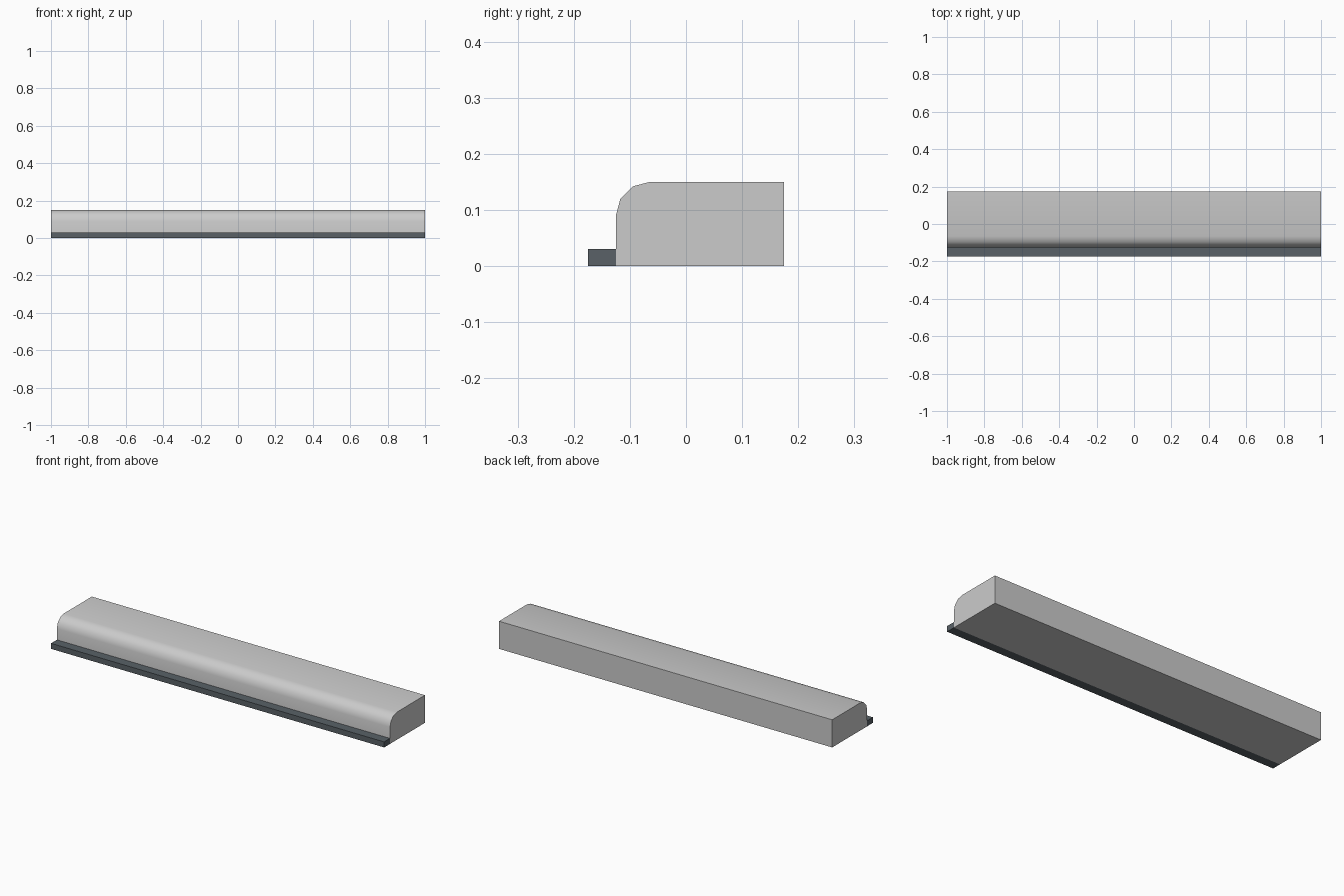
import bpy, bmesh, math

if "Cube" in bpy.data.objects:
    bpy.data.objects.remove(bpy.data.objects["Cube"])


def extrude_profile(name, profile, length):
    """Extrude a (y, z) profile along x, centred on x = 0."""
    bm = bmesh.new()
    face = bm.faces.new([bm.verts.new((-length / 2, y, z)) for y, z in profile])
    ext = bmesh.ops.extrude_face_region(bm, geom=[face], use_keep_orig=True)
    verts = [g for g in ext["geom"] if isinstance(g, bmesh.types.BMVert)]
    bmesh.ops.translate(bm, verts=verts, vec=(length, 0, 0))
    bmesh.ops.recalc_face_normals(bm, faces=bm.faces)
    mesh = bpy.data.meshes.new(name)
    bm.to_mesh(mesh)
    bm.free()
    obj = bpy.data.objects.new(name, mesh)
    bpy.context.collection.objects.link(obj)
    return obj


LENGTH = 2.0
FRONT, BACK, TOP, RADIUS = -0.125, 0.175, 0.15, 0.06

# Kerb block with a three-step rounded front top edge
arc = []
for i in range(4):
    a = math.radians(30 * i)
    arc.append((FRONT + RADIUS - RADIUS * math.cos(a),
                TOP - RADIUS + RADIUS * math.sin(a)))
kerb = extrude_profile("kerb_block", [(FRONT, 0)] + arc + [(BACK, TOP), (BACK, 0)], LENGTH)
bpy.context.view_layer.objects.active = kerb
kerb.select_set(True)
bpy.ops.object.shade_smooth_by_angle(angle=math.radians(40))

# Dark gutter strip along the foot of the kerb
gutter = extrude_profile("gutter_strip",
                         [(-0.175, 0), (FRONT, 0), (FRONT, 0.03), (-0.175, 0.03)], LENGTH)
asphalt = bpy.data.materials.new("dark_asphalt")
asphalt.diffuse_color = (0.10, 0.12, 0.135, 1)
asphalt.use_nodes = True
asphalt.node_tree.nodes["Principled BSDF"].inputs["Base Color"].default_value = asphalt.diffuse_color
gutter.data.materials.append(asphalt)
